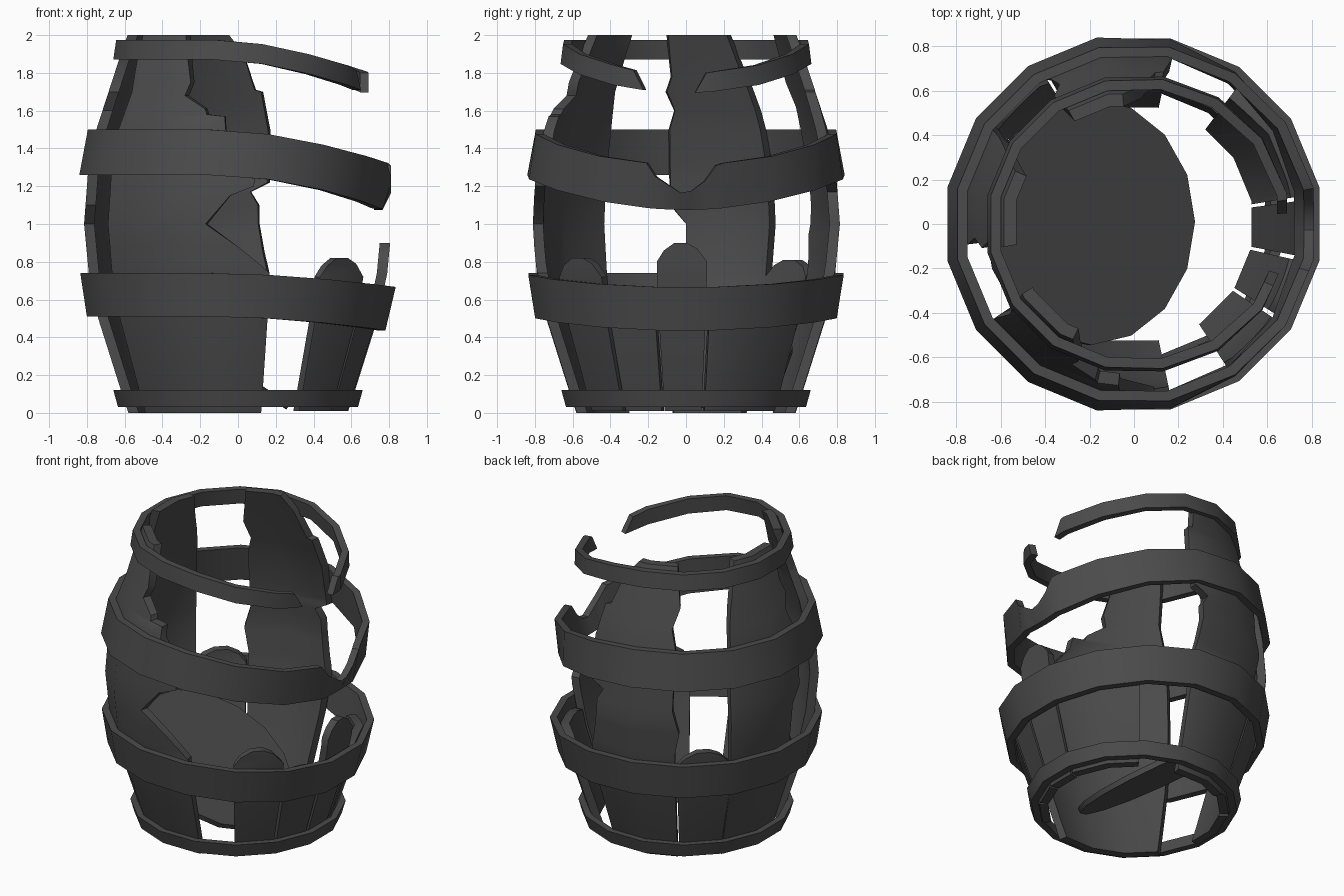
import bpy, bmesh
from math import radians, cos, sin

if "Cube" in bpy.data.objects:
    bpy.data.objects.remove(bpy.data.objects["Cube"])

SEG = 22.5                      # sixteen-sided barrel, flats on the axes
CORNERS = [SEG / 2 + SEG * k for k in range(-8, 16)]

dark = bpy.data.materials.new("dark_wood")
dark.diffuse_color = (.07, .07, .07, 1)
dark.use_nodes = True
dark.node_tree.nodes["Principled BSDF"].inputs["Base Color"].default_value = dark.diffuse_color


def finish(ob):
    """Dark colour, soft shading with crisp plank edges."""
    ob.data.materials.append(dark)
    bpy.ops.object.select_all(action='DESELECT')
    ob.select_set(True)
    bpy.context.view_layer.objects.active = ob
    bpy.ops.object.shade_smooth_by_angle(angle=radians(35))


def lerp_table(t, x):
    """Piecewise linear lookup in a list of (x, y) pairs."""
    if x <= t[0][0]:
        return t[0][1]
    for (x0, y0), (x1, y1) in zip(t, t[1:]):
        if x <= x1:
            return y0 + (y1 - y0) * (x - x0) / (x1 - x0)
    return t[-1][1]


def polar(a, r, z):
    """Point on the sixteen-sided outline; r is the distance to the flats."""
    off = (a + SEG / 2) % SEG - SEG / 2
    r = r / cos(radians(off))
    return (r * cos(radians(a)), r * sin(radians(a)), z)


def sheet(name, outer, inner, closed=False):
    """Solid strip from matching outer and inner grids of points (rows x columns)."""
    bm = bmesh.new()
    o = [[bm.verts.new(p) for p in row] for row in outer]
    i = [[bm.verts.new(p) for p in row] for row in inner]
    nr, nc = len(o), len(o[0])
    span = nc if closed else nc - 1
    for c in range(span):
        d = (c + 1) % nc
        for r in range(nr - 1):
            bm.faces.new((o[r][c], o[r][d], o[r + 1][d], o[r + 1][c]))
            bm.faces.new((i[r][d], i[r][c], i[r + 1][c], i[r + 1][d]))
        bm.faces.new((i[0][c], i[0][d], o[0][d], o[0][c]))
        bm.faces.new((o[-1][c], o[-1][d], i[-1][d], i[-1][c]))
    if not closed:
        for r in range(nr - 1):
            bm.faces.new((i[r][0], o[r][0], o[r + 1][0], i[r + 1][0]))
            bm.faces.new((o[r][-1], i[r][-1], i[r + 1][-1], o[r + 1][-1]))
    bmesh.ops.remove_doubles(bm, verts=bm.verts, dist=.0005)
    bmesh.ops.recalc_face_normals(bm, faces=bm.faces)
    me = bpy.data.meshes.new(name)
    bm.to_mesh(me)
    bm.free()
    ob = bpy.data.objects.new(name, me)
    bpy.context.collection.objects.link(ob)
    finish(ob)


# Barrel bulge (height, radius)
BULGE = [(0, .58), (.12, .62), (.5, .74), (.74, .79), (1, .815),
         (1.26, .795), (1.5, .75), (1.87, .63), (2, .585)]


def stave(name, left, right, thick=.055):
    """Plank between two edges, each a list of (height, angle)."""
    lo, hi = left[0][0], left[-1][0]
    zs = {z for z, _ in left + right}
    zs |= {z for z, _ in BULGE if lo < z < hi and min(abs(z - q) for q in zs) > .03}
    a_min, a_max = min(a for _, a in left), max(a for _, a in right)
    cols = [a for a in CORNERS if a_min < a < a_max]
    outer, inner = [], []
    for z in sorted(zs):
        a0, a1 = lerp_table(left, z), lerp_table(right, z)
        r = lerp_table(BULGE, z)
        # barrel corners, clipped to the broken edges
        angs = [a0] + [min(max(a, a0), a1) for a in cols] + [a1]
        outer.append([polar(a, r, z) for a in angs])
        inner.append([polar(a, r - thick, z) for a in angs])
    sheet(name, outer, inner)


# Tall broken staves
stave("front_stave",
      [(0, 214), (1.5, 214), (1.7, 216), (2, 212)],
      [(0, 282), (.74, 282), (.79, 278), (.88, 270), (1, 258), (1.15, 267), (1.2, 276),
       (1.3, 277), (1.5, 265), (1.57, 264.5), (1.58, 257), (1.61, 256), (1.68, 246),
       (1.75, 248), (2, 242)])
stave("left_stave",
      [(0, 147), (1, 145), (1.3, 145), (1.6, 147), (1.72, 149), (2, 156)],
      [(0, 187), (.5, 187), (.7, 180), (1, 180), (1.1, 186), (1.5, 187),
       (1.6, 185), (1.7, 189), (1.78, 187), (2, 190)])
stave("back_stave",
      [(0, 78), (.74, 78), (.85, 80), (1, 82), (1.1, 82), (1.17, 85), (1.22, 78),
       (1.5, 77), (1.7, 79), (1.71, 82), (1.9, 87), (2, 95)],
      [(0, 120), (.8, 120), (.95, 122), (1.1, 119), (1.5, 120), (1.62, 118),
       (1.75, 122), (2, 120)])

# Short stubs: (first angle, last angle, shoulder, top)
for k, (a0, a1, sh, top) in enumerate([(-57, -34, .72, .82), (-32.5, -12.5, .6, .64),
                                       (-11, 8, .8, .9), (9.5, 53, .6, .64),
                                       (121, 146, .72, .81)]):
    w = a1 - a0
    stave(f"stub_stave_{k + 1}",
          [(0.01, a0), (sh, a0), (sh + (top - sh) * .6, a0 + w * .14), (top, a0 + w * .35)],
          [(0.01, a1), (sh, a1), (sh + (top - sh) * .7, a1 - w * .2), (top, a1 - w * .4)])


def hoop(name, z0, z1, r0, r1, drop=0, push0=0, push1=0, ends=None,
         extra=(), notch=((0, 0),), thick=.045):
    """Iron band that sags and shifts towards +x; may be open or notched."""
    corners = CORNERS[:16]
    if ends:
        a0, a1 = ends
        angs = sorted([a0, a1] + [c % 360 for c in corners if a0 + 3 < c % 360 < a1 - 3])
    else:
        angs = sorted(corners + list(extra))
    outer, inner = [[], []], [[], []]
    for n, a in enumerate(angs):
        w = max(0, (cos(radians(a)) + .15) / 1.15) ** 1.7
        signed = (a + 180) % 360 - 180
        tip = ends and n in (0, len(angs) - 1)
        for row, z, r, push in ((0, z0, r0, push0), (1, z1, r1, push1)):
            zz = z - drop * w
            if row:
                zz += lerp_table(notch, signed)
            # torn ends slant away from the break
            b = a + (5 if n == 0 else -5) if tip and row else a
            rr = r + push * w
            outer[row].append(polar(b, rr, zz))
            inner[row].append(polar(b, rr - thick, zz))
    sheet(name, outer, inner, closed=not ends)


# Iron bands
hoop("bottom_hoop", .03, .12, .635, .66)
hoop("lower_hoop", .51, .74, .80, .835, drop=.075, push0=-.02)
hoop("upper_hoop", 1.26, 1.5, .84, .795, drop=.185, push0=-.075, push1=.015,
     extra=(-15, -7, -2, 2, 7, 14),
     notch=((-15, 0), (-11.25, -.07), (-2, -.15), (2, -.14), (7, -.09), (11.25, -.01), (14, 0)))
hoop("top_hoop", 1.87, 1.975, .66, .645, drop=.175, push0=.03, push1=.045, ends=(4, 341))

# Loose barrel head, fallen and leaning on the left wall
bpy.ops.mesh.primitive_cylinder_add(vertices=16, radius=.555, depth=.035,
                                    location=(-.2, .01, .335),
                                    rotation=(0, radians(33), 0))
lid = bpy.context.object
lid.name = "fallen_lid"
finish(lid)
